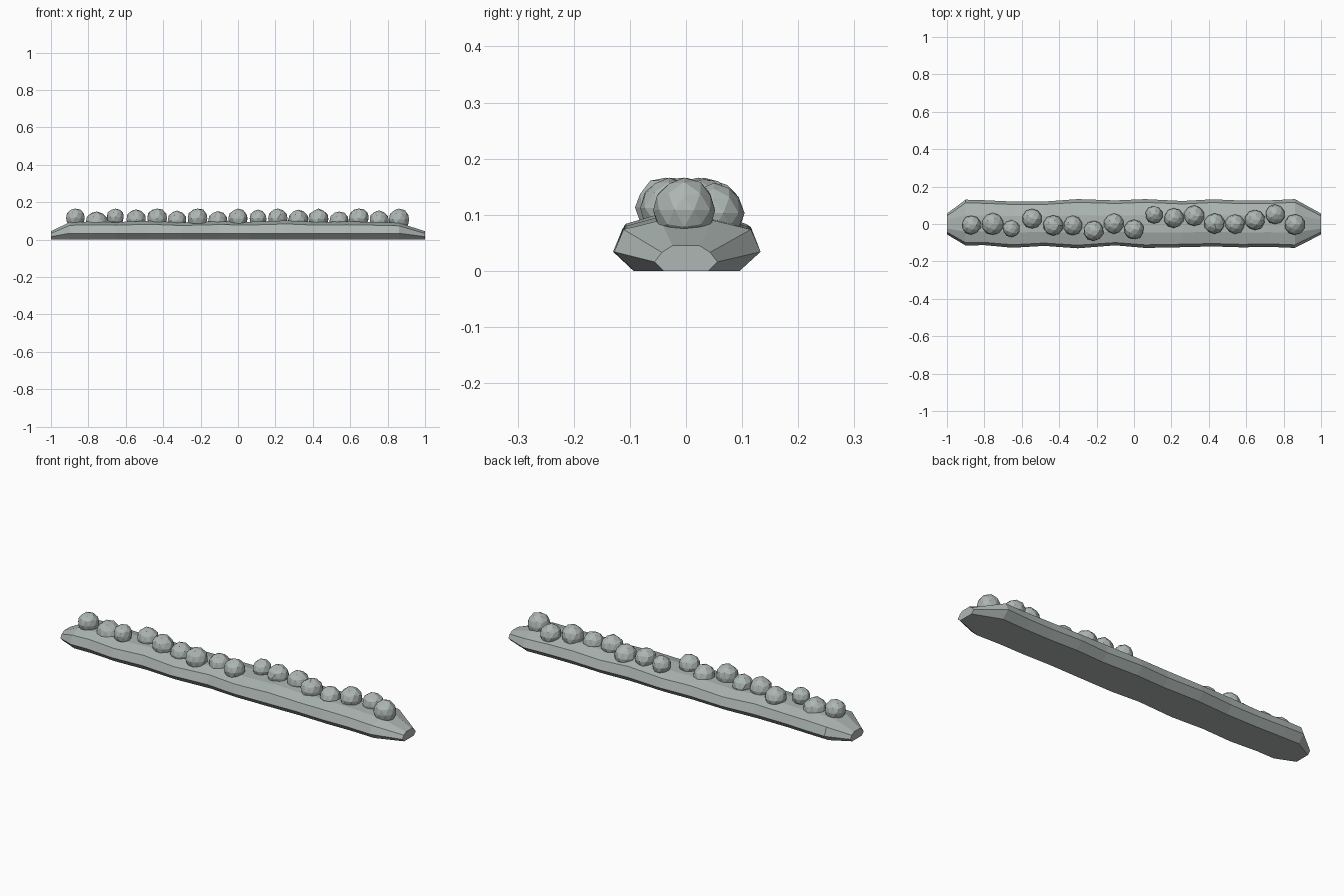
import bpy, bmesh, random
from mathutils import Vector

random.seed(4)

stone = bpy.data.materials.new("pale_grey_stone")
stone.diffuse_color = (0.42, 0.47, 0.45, 1)


def finish(bm, name):
    bmesh.ops.recalc_face_normals(bm, faces=bm.faces)
    mesh = bpy.data.meshes.new(name)
    bm.to_mesh(mesh)
    bm.free()
    mesh.materials.append(stone)
    obj = bpy.data.objects.new(name, mesh)
    bpy.context.collection.objects.link(obj)
    return obj


# Long base: eight-sided sections (x, front width, back width, height), with chamfered ends
stations = [
    (-0.90, 0.115, 0.130, 0.093), (-0.80, 0.113, 0.127, 0.096),
    (-0.65, 0.127, 0.120, 0.094), (-0.48, 0.117, 0.120, 0.100),
    (-0.30, 0.130, 0.133, 0.092), (-0.10, 0.114, 0.126, 0.098),
    (0.06, 0.128, 0.133, 0.095), (0.26, 0.124, 0.123, 0.102),
    (0.42, 0.120, 0.132, 0.094), (0.58, 0.125, 0.125, 0.097),
    (0.72, 0.122, 0.126, 0.094), (0.86, 0.128, 0.133, 0.090),
]
END = [(0.040, 0), (0.056, 0.016), (0.043, 0.033), (0.024, 0.045)]


def section(w, h):
    return [(w * 0.72, 0), (w, 0.034), (w * 0.87, h * 0.82), (w * 0.36, h)]


bm = bmesh.new()
rings = []
for x, wf, wb, h in [(-1, 0, 0, 0)] + stations + [(1, 0, 0, 0)]:
    front = section(wf, h) if h else END
    back = section(wb, h) if h else END
    pts = [(-y, z) for y, z in front] + [(y, z) for y, z in reversed(back)]
    rings.append([bm.verts.new((x, y, z)) for y, z in pts])
for a, b in zip(rings, rings[1:]):
    for i in range(8):
        j = (i + 1) % 8
        bm.faces.new((a[i], a[j], b[j], b[i]))
bm.faces.new(rings[0])
bm.faces.new(rings[-1])
finish(bm, "stone_base")

# Row of faceted pebbles: x, y, radius, top height
pebbles = [
    (-0.87, -0.005, 0.052, 0.166), (-0.755, 0.0, 0.061, 0.150),
    (-0.655, -0.025, 0.047, 0.166), (-0.545, 0.028, 0.053, 0.161),
    (-0.433, -0.008, 0.055, 0.166), (-0.326, -0.008, 0.053, 0.155),
    (-0.216, -0.036, 0.055, 0.166), (-0.108, 0.002, 0.055, 0.152),
    (0.0, -0.030, 0.053, 0.166), (0.107, 0.050, 0.047, 0.161),
    (0.213, 0.032, 0.053, 0.166), (0.322, 0.044, 0.056, 0.160),
    (0.430, 0.002, 0.055, 0.166), (0.540, 0.0, 0.053, 0.150),
    (0.646, 0.022, 0.055, 0.166), (0.754, 0.050, 0.053, 0.157),
    (0.861, -0.003, 0.057, 0.166),
]
for n, (x, y, r, top) in enumerate(pebbles, 1):
    bm = bmesh.new()
    bmesh.ops.create_icosphere(bm, subdivisions=2, radius=r)
    for v in bm.verts:
        v.co *= random.uniform(0.95, 1.03)
    high = max(v.co.z for v in bm.verts)
    bmesh.ops.translate(bm, verts=bm.verts, vec=Vector((x, y, top - high)))
    finish(bm, f"pebble_{n}")
